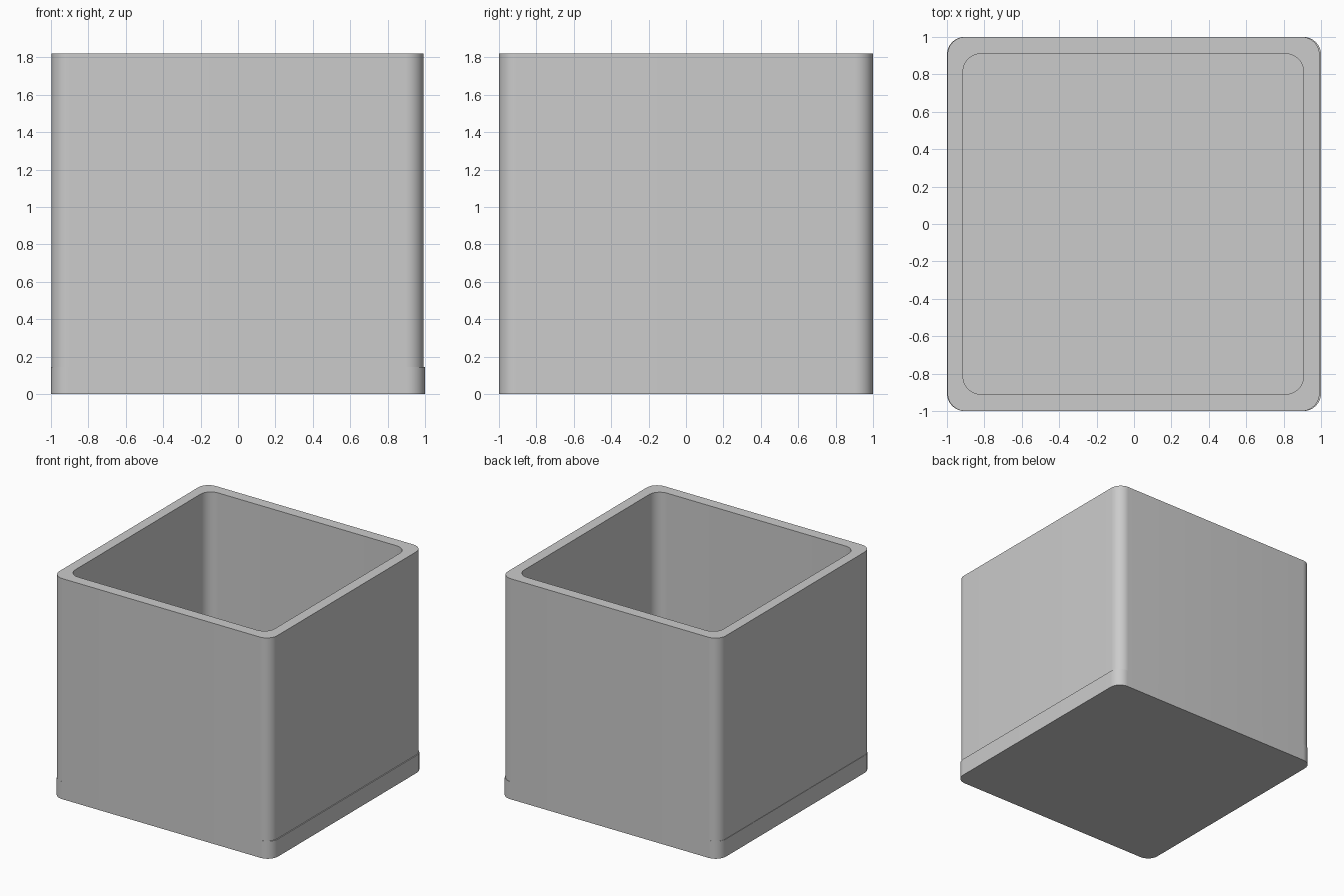
import bpy, bmesh, math

if "Cube" in bpy.data.objects:
    bpy.data.objects.remove(bpy.data.objects["Cube"])

grey = bpy.data.materials.new("light_grey")
grey.diffuse_color = (0.6, 0.6, 0.6, 1)
grey.use_nodes = True
grey.node_tree.nodes["Principled BSDF"].inputs["Base Color"].default_value = grey.diffuse_color


def rounded_rect(x0, x1, y0, y1, r, steps=12):
    """Counter-clockwise outline of a rounded rectangle."""
    corners = [(x1 - r, y1 - r), (x0 + r, y1 - r), (x0 + r, y0 + r), (x1 - r, y0 + r)]
    pts = []
    for i, (cx, cy) in enumerate(corners):
        for s in range(steps + 1):
            a = math.pi / 2 * (i + s / steps)
            pts.append((cx + r * math.cos(a), cy + r * math.sin(a)))
    return pts


def loft(name, rings, cap_ends):
    """Skin a list of (outline, height) rings, optionally capping both ends."""
    bm = bmesh.new()
    loops = [[bm.verts.new((x, y, z)) for x, y in pts] for pts, z in rings]
    for a, b in zip(loops, loops[1:]):
        n = len(a)
        for i in range(n):
            j = (i + 1) % n
            bm.faces.new((a[i], a[j], b[j], b[i]))
    if cap_ends:
        bm.faces.new(loops[0][::-1])
        bm.faces.new(loops[-1])
    mesh = bpy.data.meshes.new(name)
    bm.to_mesh(mesh)
    bm.free()
    mesh.materials.append(grey)
    obj = bpy.data.objects.new(name, mesh)
    bpy.context.collection.objects.link(obj)
    bpy.ops.object.select_all(action='DESELECT')
    obj.select_set(True)
    bpy.context.view_layer.objects.active = obj
    bpy.ops.object.shade_smooth_by_angle(angle=math.radians(30))
    return obj


BASE_TOP, HEIGHT, RADIUS = 0.145, 1.82, 0.095

# Solid base slab, a hair wider than the walls in x
base = rounded_rect(-1, 1, -1, 1, RADIUS)
loft("base", [(base, 0), (base, BASE_TOP)], True)

# Hollow walls: outside, rim, inside down to the floor
outer = rounded_rect(-0.997, 0.992, -1, 1, RADIUS)
inner = rounded_rect(-0.914, 0.906, -0.91, 0.91, RADIUS)
loft("walls", [(outer, BASE_TOP), (outer, HEIGHT), (inner, HEIGHT), (inner, BASE_TOP)], False)
